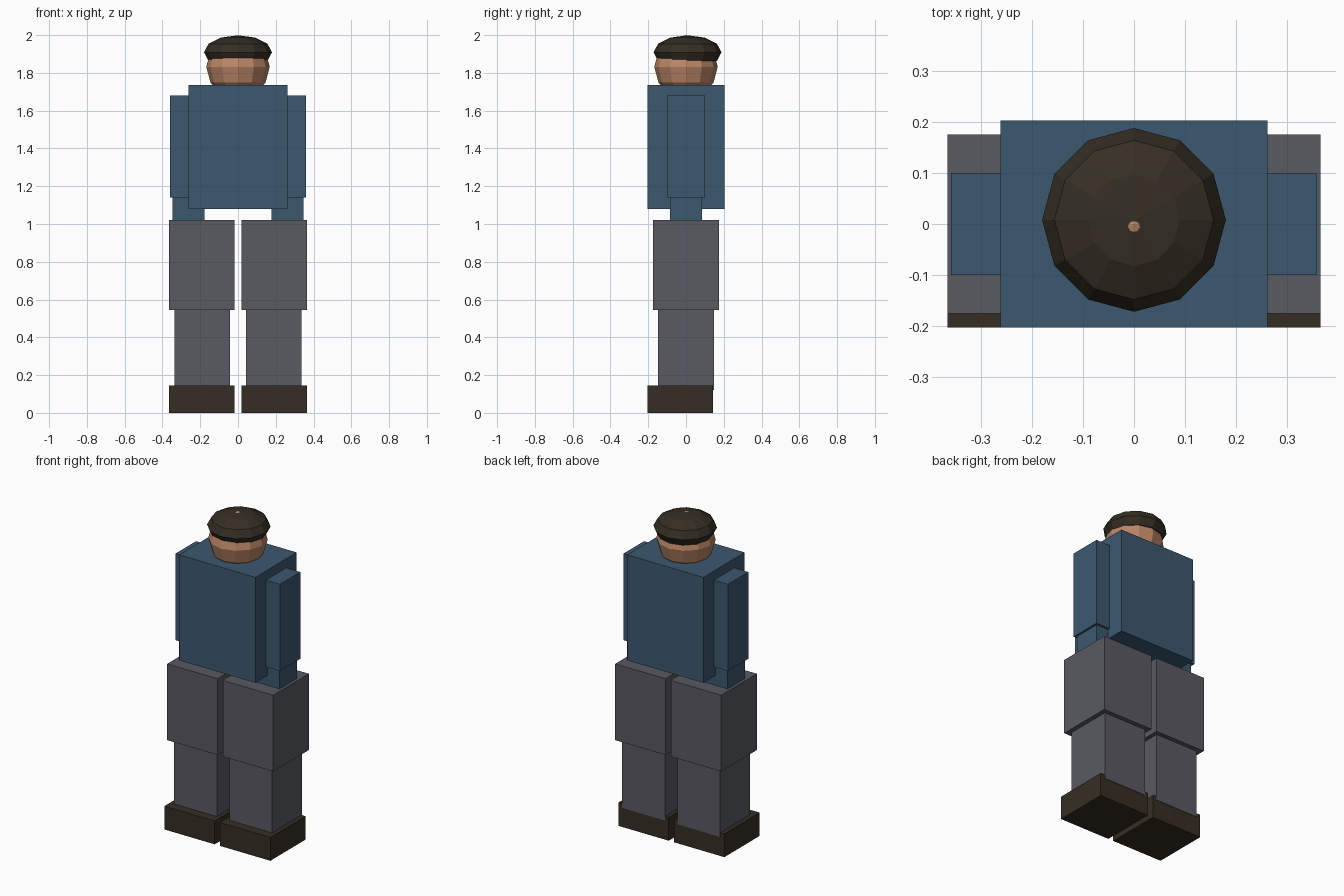
import bpy
from mathutils import Matrix, Vector

if "Cube" in bpy.data.objects:
    bpy.data.objects.remove(bpy.data.objects["Cube"])


def material(name, colour):
    m = bpy.data.materials.new(name)
    m.diffuse_color = (*colour, 1)
    m.use_nodes = True
    m.node_tree.nodes["Principled BSDF"].inputs["Base Color"].default_value = m.diffuse_color
    return m


SHIRT = material("blue_shirt", (0.046, 0.098, 0.162))
TROUSERS = material("grey_trousers", (0.1, 0.102, 0.123))
LEATHER = material("dark_leather", (0.037, 0.027, 0.017))
HAIR = material("dark_brown_hair", (0.035, 0.027, 0.017))
SKIN = material("skin", (0.50, 0.24, 0.135))


def box(name, low, high, mat):
    """Box between two opposite corners."""
    low, high = Vector(low), Vector(high)
    bpy.ops.mesh.primitive_cube_add(size=1)
    ob = bpy.context.object
    ob.name = name
    ob.data.transform(Matrix.LocRotScale((low + high) / 2, None, high - low))
    ob.data.materials.append(mat)
    return ob


def ball(name, centre, radius, height, mat):
    """Faceted twelve-sided ellipsoid."""
    bpy.ops.mesh.primitive_uv_sphere_add(segments=12, ring_count=6, radius=1)
    ob = bpy.context.object
    ob.name = name
    ob.data.transform(Matrix.LocRotScale(Vector(centre), None, Vector((radius, radius, height))))
    ob.data.materials.append(mat)
    return ob


# Body and head
box("torso", (-0.262, -0.203, 1.08), (0.262, 0.203, 1.737), SHIRT)
ball("head", (0, 0, 1.832), 0.168, 0.168, SKIN)
ball("hair", (0, 0.008, 1.909), 0.18, 0.09, HAIR)

# Limbs, as inner/outer x, front/back y, bottom/top z, mirrored left and right
limbs = [
    ("upper_arm", 0.16, 0.359, -0.1, 0.1, 1.14, 1.68, SHIRT),
    ("forearm", 0.177, 0.346, -0.085, 0.085, 0.68, 1.15, SHIRT),
    ("thigh", 0.018, 0.365, -0.175, 0.175, 0.545, 1.02, TROUSERS),
    ("shin", 0.043, 0.337, -0.147, 0.147, 0.12, 0.56, TROUSERS),
    ("shoe", 0.018, 0.365, -0.203, 0.144, 0.0, 0.145, LEATHER),
]
for part, x0, x1, y0, y1, z0, z1, mat in limbs:
    box(part + "_right", (x0, y0, z0), (x1, y1, z1), mat)
    box(part + "_left", (-x1, y0, z0), (-x0, y1, z1), mat)
